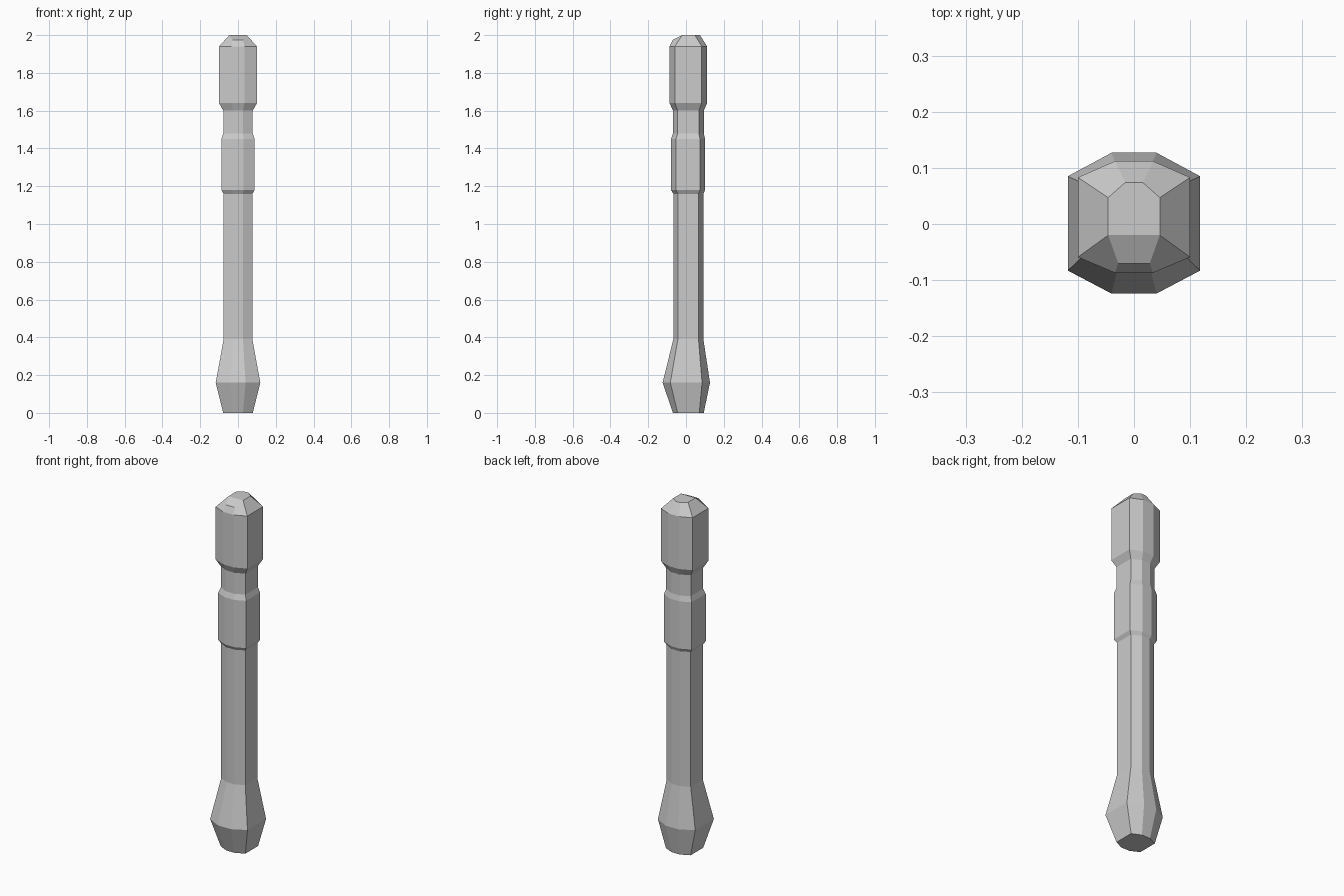
import bpy, bmesh

if "Cube" in bpy.data.objects:
    bpy.data.objects.remove(bpy.data.objects["Cube"])

# Rings of the turned grip: z, half width, front y, front corner y, back corner y, back y
RINGS = [
    (0.00, 0.078, -0.069, -0.044, 0.070, 0.094),
    (0.16, 0.118, -0.124, -0.083, 0.085, 0.127),
    (0.39, 0.076, -0.067, -0.043, 0.066, 0.092),
    (1.16, 0.076, -0.067, -0.043, 0.066, 0.092),
    (1.18, 0.088, -0.079, -0.053, 0.074, 0.101),
    (1.45, 0.088, -0.079, -0.053, 0.074, 0.101),
    (1.48, 0.078, -0.069, -0.044, 0.068, 0.094),
    (1.60, 0.078, -0.069, -0.044, 0.068, 0.094),
    (1.64, 0.100, -0.087, -0.059, 0.083, 0.112),
    (1.94, 0.100, -0.087, -0.059, 0.083, 0.112),
]


def octagon(z, w, front, fcorner, bcorner, back):
    m = w * 0.34
    return [(-m, front, z), (m, front, z), (w, fcorner, z), (w, bcorner, z),
            (m, back, z), (-m, back, z), (-w, bcorner, z), (-w, fcorner, z)]


bm = bmesh.new()
loops = [[bm.verts.new(p) for p in octagon(*r)] for r in RINGS]

# Rounded tip, whose front edge sits slightly lower
tip = octagon(2.0, 0.046, -0.07, -0.02, 0.047, 0.074)
tip = [(x * 1.8 if i < 2 else x, y, 1.975 if i < 2 else z)
       for i, (x, y, z) in enumerate(tip)]
loops.append([bm.verts.new(p) for p in tip])

# Side walls
for a, b in zip(loops, loops[1:]):
    for i in range(8):
        j = (i + 1) % 8
        bm.faces.new((a[i], a[j], b[j], b[i]))

# End caps: flat base, flat top and sloping front facet
bm.faces.new(loops[0][::-1])
t = loops[-1]
bm.faces.new(t[2:])
bm.faces.new((t[0], t[1], t[2], t[7]))
bmesh.ops.recalc_face_normals(bm, faces=bm.faces)

mesh = bpy.data.meshes.new("handle_rod")
bm.to_mesh(mesh)
bm.free()
rod = bpy.data.objects.new("handle_rod", mesh)
bpy.context.collection.objects.link(rod)
